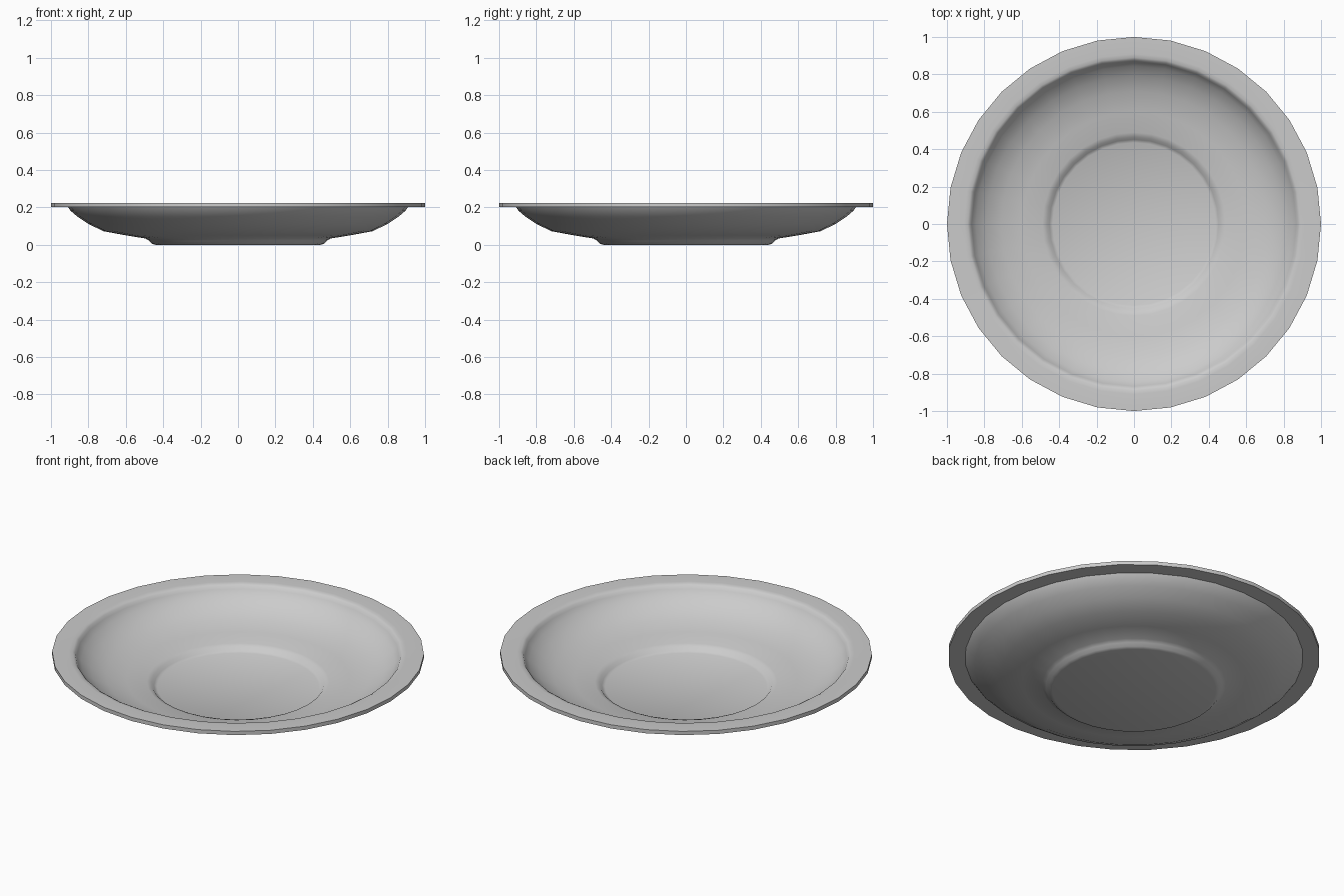
import bpy, bmesh
from math import cos, sin, tau, radians

if "Cube" in bpy.data.objects:
    bpy.data.objects.remove(bpy.data.objects["Cube"])

SEGMENTS = 32

# Closed section of the plate (radius, height): underside out, rim, inside back in
PROFILE = [
    (0.00, 0.0), (0.44, 0.0), (0.46, 0.006), (0.475, 0.022), (0.495, 0.034),
    (0.60, 0.051), (0.72, 0.073), (0.80, 0.112), (0.86, 0.152), (0.895, 0.182),
    (0.91, 0.203),
    (1.00, 0.203), (1.00, 0.225),
    (0.91, 0.225), (0.89, 0.223), (0.877, 0.216), (0.868, 0.20),
    (0.845, 0.172), (0.79, 0.132), (0.71, 0.094), (0.60, 0.071),
    (0.49, 0.054), (0.465, 0.046), (0.452, 0.03), (0.435, 0.022), (0.00, 0.022),
]


def lathe(name, profile, segments):
    bm = bmesh.new()
    rings = []
    for r, z in profile:
        if r == 0:
            rings.append([bm.verts.new((0, 0, z))] * segments)
        else:
            rings.append([bm.verts.new((r * cos(tau * i / segments),
                                        r * sin(tau * i / segments), z))
                          for i in range(segments)])
    for a, b in zip(rings, rings[1:]):
        for i in range(segments):
            j = (i + 1) % segments
            corners = list(dict.fromkeys((a[i], a[j], b[j], b[i])))
            bm.faces.new(corners)
    bmesh.ops.recalc_face_normals(bm, faces=bm.faces)
    mesh = bpy.data.meshes.new(name)
    bm.to_mesh(mesh)
    bm.free()
    obj = bpy.data.objects.new(name, mesh)
    bpy.context.collection.objects.link(obj)
    return obj


# Shallow plate with foot, curved wall and flat rim
plate = lathe("plate", PROFILE, SEGMENTS)
bpy.context.view_layer.objects.active = plate
plate.select_set(True)
bpy.ops.object.shade_smooth_by_angle(angle=radians(40))
